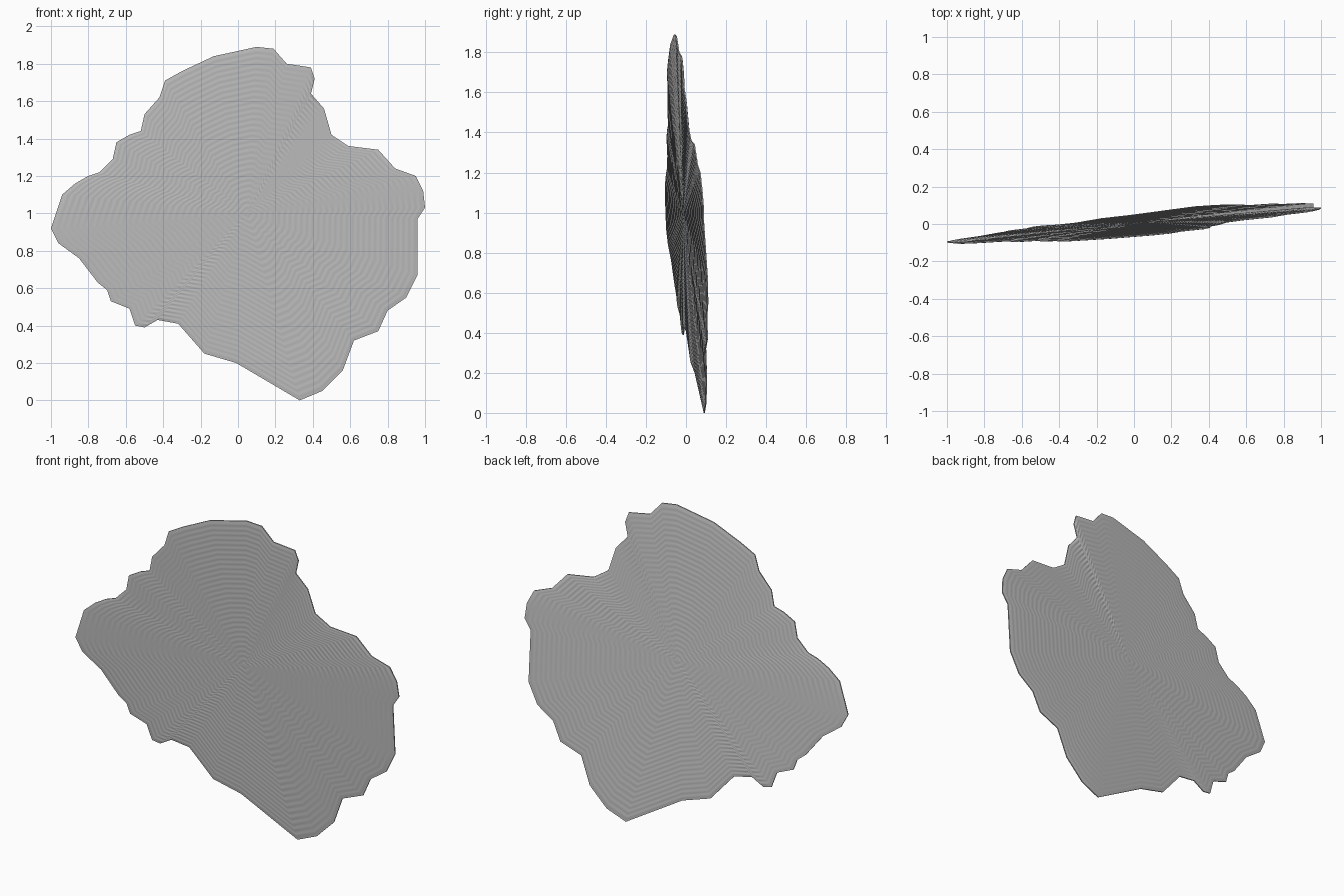
import bpy
import bmesh
import math

default_cube = bpy.data.objects.get("Cube")
if default_cube:
    bpy.data.objects.remove(default_cube, do_unlink=True)

# Ragged rim of the slab, clockwise from the left tip, in hundredths (x, z)
RIM = [
    (-100, 92), (-97, 101), (-94, 110), (-87, 116), (-80, 120), (-74, 122),
    (-67, 129), (-65, 138), (-58, 142), (-52, 144), (-50, 153), (-42, 162),
    (-39, 171), (-30, 176), (-13, 184), (10, 189), (19, 188), (26, 180),
    (39, 178), (41, 172), (39, 164), (46, 156), (50, 142), (59, 136),
    (75, 134), (84, 124), (95, 120), (99, 112), (100, 103), (96, 97),
    (96, 67), (90, 55), (80, 48), (75, 37), (62, 32), (56, 16), (45, 5),
    (33, 0), (-1, 20), (-18, 25), (-32, 41), (-43, 43), (-50, 39),
    (-55, 40), (-58, 49), (-68, 53), (-70, 59), (-75, 63), (-85, 76),
    (-96, 84),
]
CENTRE_X, CENTRE_Z = 0.05, 1.0
RIPPLES = 30
STEPS = 4
RINGS = RIPPLES * STEPS
RIPPLE_HEIGHT = 0.0007


def slab_plane(x, z):
    """Depth of the leaning middle plane of the slab."""
    return 0.095 * x - 0.067 * z + 0.06


def surface_offset(scale):
    """Half thickness: thin at the rim, fuller inside, with fine ripples."""
    body = 0.003 + 0.008 * math.sqrt(max(0.0, 1 - scale ** 2))
    return body + RIPPLE_HEIGHT * math.sin(math.tau * RIPPLES * scale)


def add_point(bm, rim_x, rim_z, scale, side):
    """Place one vertex on a scaled copy of the rim."""
    x = CENTRE_X + (rim_x / 100 - CENTRE_X) * scale
    z = CENTRE_Z + (rim_z / 100 - CENTRE_Z) * scale
    return bm.verts.new((x, slab_plane(x, z) + side * surface_offset(scale), z))


def bridge(bm, inner, outer):
    """Join two closed rings of vertices with quads."""
    count = len(inner)
    for i in range(count):
        j = (i + 1) % count
        bm.faces.new((inner[i], inner[j], outer[j], outer[i]))


def add_sheet(bm, side):
    """Build one rippled face of the slab and return its rim ring."""
    middle = add_point(bm, 0, 0, 0, side)
    previous = None
    for step in range(1, RINGS + 1):
        ring = [add_point(bm, x, z, step / RINGS, side) for x, z in RIM]
        if previous is None:
            for i, vert in enumerate(ring):
                bm.faces.new((middle, ring[(i + 1) % len(ring)], vert))
        else:
            bridge(bm, previous, ring)
        previous = ring
    return previous


# Front and back sheets, closed by a narrow rim wall
bm = bmesh.new()
front_rim = add_sheet(bm, -1)
back_rim = add_sheet(bm, 1)
bridge(bm, front_rim, back_rim)
bmesh.ops.recalc_face_normals(bm, faces=bm.faces[:])
mesh = bpy.data.meshes.new("rippled_slab")
bm.to_mesh(mesh)
bm.free()

# Single plain grey stone colour
grey = bpy.data.materials.new("stone_grey")
grey.use_nodes = True
colour = (0.55, 0.55, 0.55, 1)
grey.diffuse_color = colour
for node in grey.node_tree.nodes:
    if node.type == "BSDF_PRINCIPLED":
        node.inputs["Base Color"].default_value = colour
mesh.materials.append(grey)

slab = bpy.data.objects.new("rippled_slab", mesh)
bpy.context.collection.objects.link(slab)
bpy.ops.object.select_all(action="DESELECT")
slab.select_set(True)
bpy.context.view_layer.objects.active = slab
bpy.ops.object.shade_smooth_by_angle(angle=math.radians(40))
